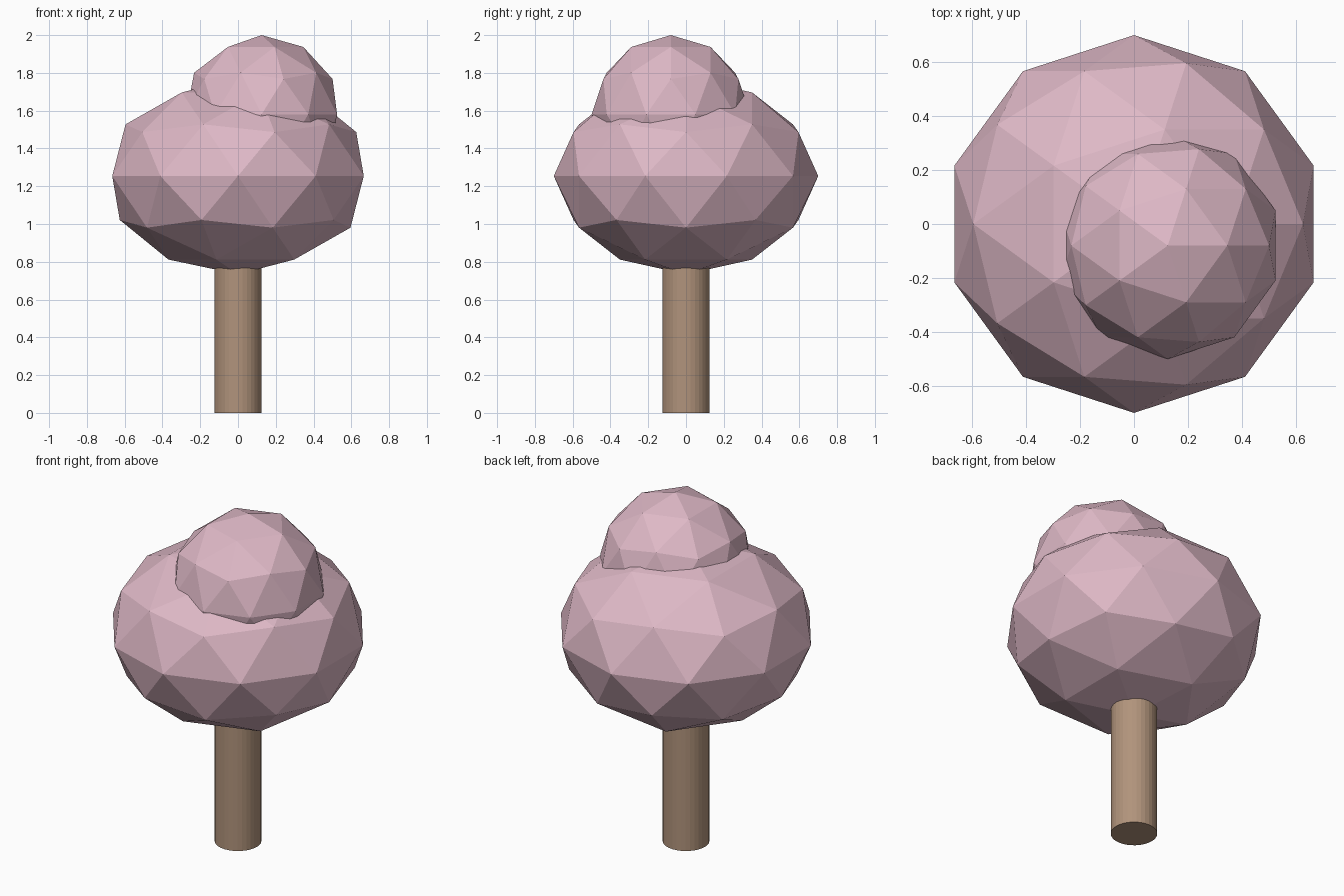
import bpy

# Remove the default cube
default = bpy.data.objects.get("Cube")
if default:
    bpy.data.objects.remove(default, do_unlink=True)


def material(name, rgb):
    mat = bpy.data.materials.new(name)
    mat.use_nodes = True
    color = (*rgb, 1.0)
    mat.diffuse_color = color
    mat.node_tree.nodes["Principled BSDF"].inputs["Base Color"].default_value = color
    return mat


def finish(name, mat):
    obj = bpy.context.object
    obj.name = obj.data.name = name
    obj.data.materials.append(mat)
    return obj


def foliage(name, radius, height, center, mat):
    """Faceted ball of leaves, squashed to the given half height."""
    bpy.ops.mesh.primitive_ico_sphere_add(subdivisions=2, radius=radius, location=center)
    finish(name, mat).scale.z = height / radius


pink = material("blossom pink", (0.73, 0.48, 0.565))
brown = material("bark brown", (0.44, 0.295, 0.20))

# Trunk, reaching up into the crown
trunk_height = 1.0
bpy.ops.mesh.primitive_cylinder_add(vertices=32, radius=0.125, depth=trunk_height,
                                    location=(0, 0, trunk_height / 2))
finish("trunk", brown)

# Large squashed crown and the smaller off-centre ball on top
foliage("lower_crown", 0.70, 0.52, (0, 0, 1.254), pink)
foliage("upper_crown", 0.42, 0.42, (0.125, -0.08, 1.58), pink)
